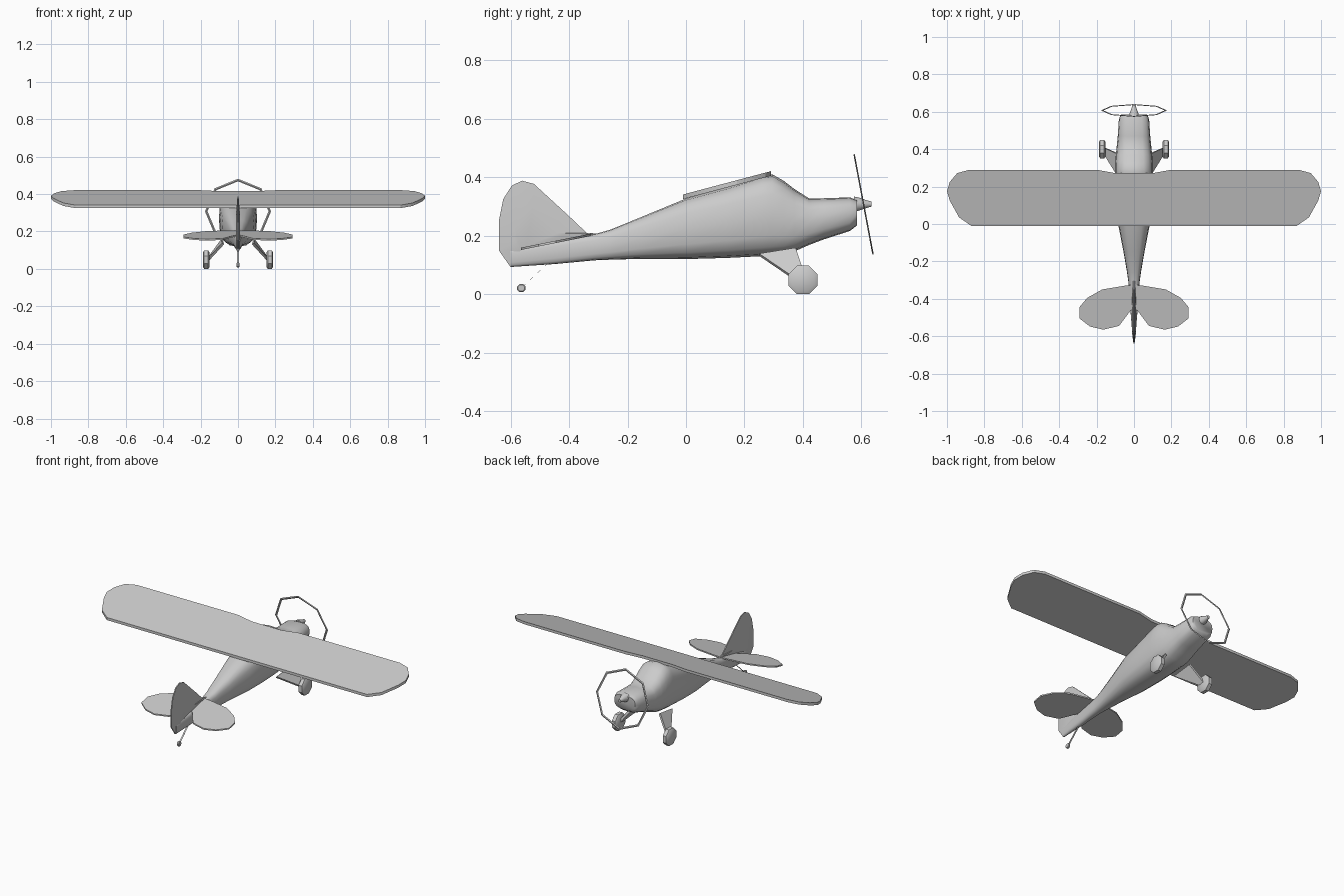
import bpy, bmesh, math
from math import sin, cos, pi, radians
from mathutils import Vector

if "Cube" in bpy.data.objects:
    bpy.data.objects.remove(bpy.data.objects["Cube"])


def loft(name, rings, mirror=False, angle=40):
    """Skin a list of closed rings, cap both ends."""
    bm = bmesh.new()
    vs = [[bm.verts.new(p) for p in r] for r in rings]
    n = len(rings[0])
    for a, b in zip(vs, vs[1:]):
        for i in range(n):
            j = (i + 1) % n
            bm.faces.new((a[i], a[j], b[j], b[i]))
    bm.faces.new(vs[0])
    bm.faces.new(vs[-1])
    bmesh.ops.recalc_face_normals(bm, faces=bm.faces[:])
    me = bpy.data.meshes.new(name)
    bm.to_mesh(me)
    bm.free()
    ob = bpy.data.objects.new(name, me)
    bpy.context.collection.objects.link(ob)
    smooth(ob, angle)
    if mirror:
        ob.modifiers.new("Mirror", 'MIRROR')
    return ob


def smooth(ob, angle):
    bpy.ops.object.select_all(action='DESELECT')
    ob.select_set(True)
    bpy.context.view_layer.objects.active = ob
    bpy.ops.object.shade_smooth_by_angle(angle=radians(angle))


def plate(name, pts, half, mirror=False):
    """Flat panel: the outline pushed both ways along the half-thickness vector."""
    h = Vector(half)
    return loft(name, [[Vector(p) - h for p in pts], [Vector(p) + h for p in pts]], mirror, 30)


def section(y, bottom, top, w, n=16, power=0.7):
    """Rounded-box fuselage cross-section."""
    def f(v):
        return math.copysign(abs(v) ** power, v)
    mid, h = (top + bottom) / 2, (top - bottom) / 2
    return [(w * f(cos(2 * pi * i / n)), y, mid + h * f(sin(2 * pi * i / n))) for i in range(n)]


def wheel(name, x, y, z, r, half, n=8, mirror=False):
    def ring(dx, rr):
        k = rr / cos(pi / n)
        return [(x + dx, y + k * cos(2 * pi * (i + .5) / n), z + k * sin(2 * pi * (i + .5) / n))
                for i in range(n)]
    return loft(name, [ring(-half, r * .78), ring(-half * .6, r), ring(half * .6, r),
                       ring(half, r * .78)], mirror)


# Fuselage: y, bottom, top, half width
loft("fuselage", [section(*s) for s in [
    (-0.60, .093, .155, .008), (-0.45, .103, .183, .020), (-0.31, .116, .206, .030),
    (-0.26, .118, .220, .037), (-0.15, .121, .265, .056), (0.00, .120, .327, .085),
    (0.14, .124, .366, .097), (0.26, .130, .404, .102), (0.295, .133, .410, .102),
    (0.335, .138, .387, .100), (0.37, .146, .360, .097), (0.42, .168, .328, .092),
    (0.47, .187, .328, .087), (0.56, .216, .331, .081), (0.585, .235, .322, .070)]], angle=60)

# Spinner and propeller ring
loft("spinner", [[(r * cos(2 * pi * i / 10), y, .308 + r * sin(2 * pi * i / 10)) for i in range(10)]
                 for y, r in [(.575, .027), (.59, .024), (.62, .013), (.635, .009)]])
bpy.ops.mesh.primitive_torus_add(major_segments=8, minor_segments=4, major_radius=.17,
                                 minor_radius=.007, location=(0, .607, .308),
                                 rotation=(radians(-79.3), 0, 0))
prop = bpy.context.object
prop.name = "propeller_ring"
prop.scale.z = .35

# Wing: one tilted panel
half_wing = [(.10, .272), (.20, .29), (.88, .29), (.945, .272), (.985, .225), (1.0, .175),
             (.985, .125), (.935, .035), (.87, -.01)]
outline = half_wing + [(-x, y) for x, y in reversed(half_wing)]
plate("wing", [(x, y, .333 + .265 * (y + .01)) for x, y in outline], (0, 0, .008))

# Tailplane
stab = [(0, -.325), (.05, -.33), (.17, -.35), (.25, -.395), (.292, -.445), (.292, -.505),
        (.235, -.548), (.165, -.565), (.08, -.545), (.02, -.465), (0, -.45)]
plate("tailplane", [(x, y, .202 + .2 * (y + .33)) for x, y in stab], (0, 0, .004), True)

# Fin and rudder, thicker in the middle
fin = [(-.27, .205), (-.34, .21), (-.40, .267), (-.52, .377), (-.56, .388), (-.595, .372),
       (-.625, .325), (-.64, .25), (-.64, .15), (-.60, .093), (-.56, .12)]
cy, cz = -.53, .21


def fin_ring(x, s):
    return [(x, cy + (y - cy) * s, cz + (z - cz) * s) for y, z in fin]


loft("fin", [fin_ring(-.010, .5), fin_ring(-.003, 1), fin_ring(.003, 1), fin_ring(.010, .5)])

# Main landing gear
plate("gear_leg", [(.080, .25, .135), (.085, .375, .155), (.158, .408, .055), (.158, .375, .050)],
      (.005, 0, .004), True)
wheel("main_wheel", .17, .40, .049, .049, .018, 8, True)

# Tail wheel and its strut
loft("tail_strut", [[(x * .005, y + t * .005, z + t * .005) for x, t in
                     [(-1, -1), (1, -1), (1, 1), (-1, 1)]] for y, z in [(-.47, .108), (-.56, .024)]])
wheel("tail_wheel", 0, -.563, .021, .014, .007)
